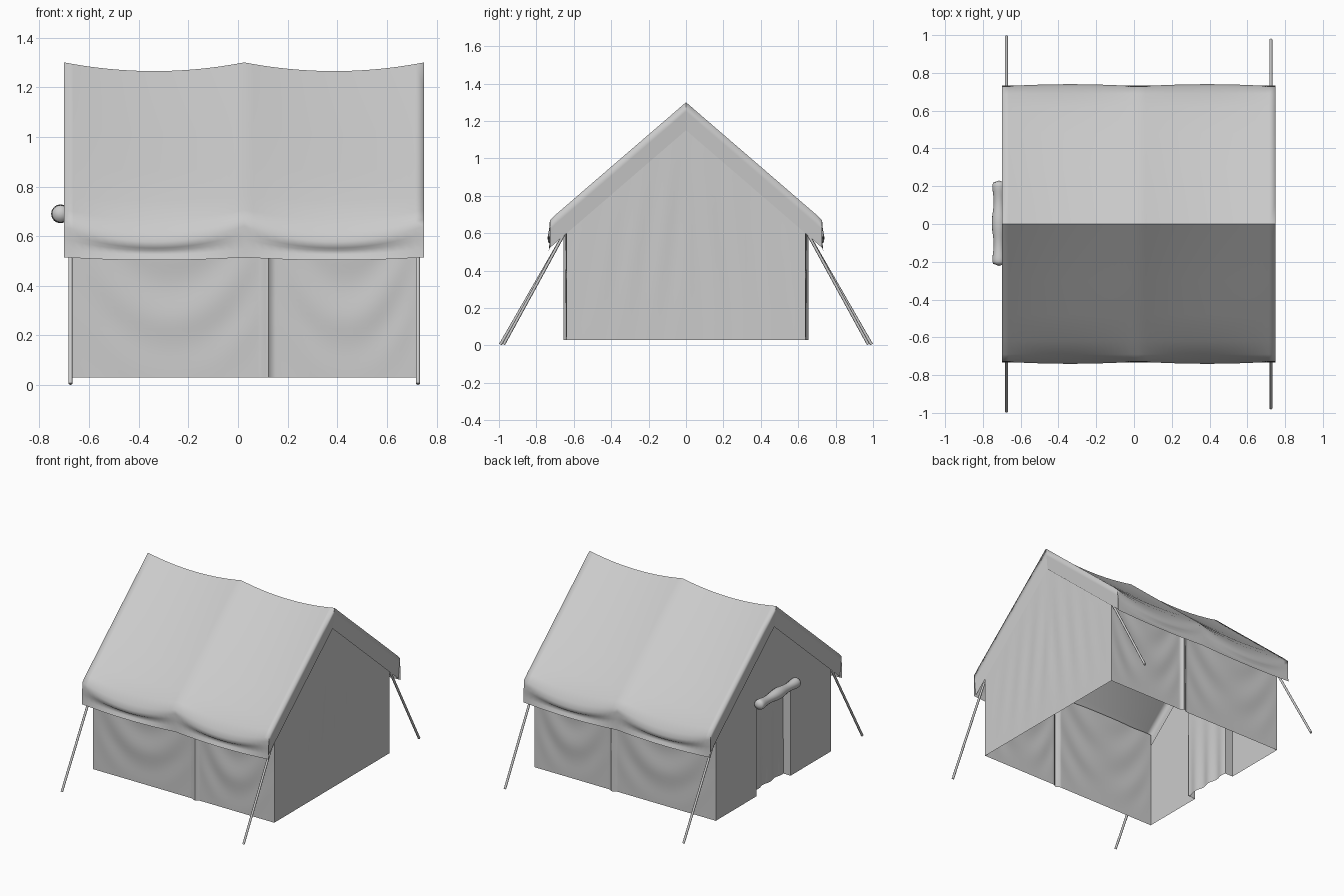
import bpy, bmesh, math
from mathutils import Vector

cube = bpy.data.objects.get("Cube")
if cube:
    bpy.data.objects.remove(cube)

canvas = bpy.data.materials.new("canvas_grey")
canvas.use_nodes = True
GREY = (0.6, 0.6, 0.6, 1)
canvas.diffuse_color = GREY
canvas.node_tree.nodes["Principled BSDF"].inputs["Base Color"].default_value = GREY

X0, XM, X1 = -0.70, 0.025, 0.75      # roof ends and middle pole
WX0, WX1, WY = -0.68, 0.73, 0.64     # wall planes
SLOPE = 0.863


def finish(name, bm, angle=None):
    me = bpy.data.meshes.new(name)
    bm.to_mesh(me)
    bm.free()
    ob = bpy.data.objects.new(name, me)
    bpy.context.collection.objects.link(ob)
    me.materials.append(canvas)
    if angle is not None:
        bpy.ops.object.select_all(action='DESELECT')
        ob.select_set(True)
        bpy.context.view_layer.objects.active = ob
        bpy.ops.object.shade_smooth_by_angle(angle=math.radians(angle))
    return ob


def grid(bm, nu, nv, point):
    """Sheet of quads from a function of u and v, both 0 to 1."""
    vs = [[bm.verts.new(point(i / nu, j / nv)) for j in range(nv + 1)] for i in range(nu + 1)]
    for i in range(nu):
        for j in range(nv):
            f = bm.faces.new((vs[i][j], vs[i + 1][j], vs[i + 1][j + 1], vs[i][j + 1]))
            f.smooth = True


def sag(x):
    """0 at the poles, 1 in the middle of each bay."""
    t = (x - X0) / (XM - X0) if x < XM else (x - XM) / (X1 - XM)
    return max(0.0, 4 * t * (1 - t))


# Roof: sagging slopes, gathered eaves and hanging edges on all sides
def roof_row(x):
    s = sag(x)
    return [(0, 1.30 - 0.035 * s), (0.12, 1.196 - 0.034 * s), (0.3, 1.041 - 0.03 * s),
            (0.48, 0.886 - 0.024 * s), (0.62, 0.765 - 0.022 * s), (0.69, 0.705 - 0.035 * s),
            (0.728, 0.668 - 0.055 * s), (0.728 + 0.012 * s, 0.64 - 0.062 * s),
            (0.73 + 0.008 * s, 0.612 - 0.06 * s), (0.73 - 0.008 * s, 0.59 - 0.048 * s),
            (0.73 - 0.004 * s, 0.55 - 0.025 * s), (0.732 + 0.004 * s, 0.515 - 0.012 * s)]


def roof_point(side):
    def point(u, v):
        x = X0 + (X1 - X0) * u
        y, z = roof_row(x)[round(v * 11)]
        return (x, side * y, z)
    return point


def valance_point(x, side):
    def point(u, v):
        y, z = roof_row(x)[round(u * 6)]
        low = 1.15 - SLOPE * y
        inward = 0.014 * v * (1 if x < 0 else -1)
        return (x + inward, side * y, z + (low - z) * v)
    return point


bm = bmesh.new()
for side in (-1, 1):
    grid(bm, 40, 11, roof_point(side))
    for x in (X0, X1):
        grid(bm, 6, 3, valance_point(x, side))
bmesh.ops.remove_doubles(bm, verts=bm.verts, dist=0.0005)
bmesh.ops.recalc_face_normals(bm, faces=bm.faces)
for e in bm.edges:                     # crisp ridge, soft edges elsewhere
    if all(abs(v.co.y) < 0.001 for v in e.verts):
        e.smooth = False
finish("roof", bm)


# Side walls: draped cloth with an overlapping seam
def wall_point(side):
    def point(u, v):
        x = WX0 + (WX1 - WX0) * u
        z = 0.03 + 0.68 * v
        a, b = (WX0, 0.13) if x < 0.13 else (0.13, WX1)
        t = (x - a) / (b - a)
        hang = 4 * t * (1 - t)
        fold = math.sin(22 * (z + 0.38 * hang)) * math.sin(math.pi * t) * min(1, v * 3)
        seam = 0.02 * math.exp(-((x - 0.118) / 0.012) ** 2)
        return (x, side * (WY + 0.005 * fold + seam), z)
    return point


for side, name in ((-1, "front_wall"), (1, "back_wall")):
    bm = bmesh.new()
    grid(bm, 100, 24, wall_point(side))
    if side > 0:
        bmesh.ops.reverse_faces(bm, faces=bm.faces)
    finish(name, bm, 50)


# Plain end wall, with faint hanging creases
def gable_z(y, v):
    return 0.03 + (1.15 - SLOPE * abs(y) + 0.03 - 0.03) * v


bm = bmesh.new()
grid(bm, 40, 12, lambda u, v: (
    WX1 + 0.003 * math.sin(26 * abs(2 * u - 1) + 5 * v) * math.sin(math.pi * v) * math.sin(math.pi * u),
    WY * (2 * u - 1), gable_z(WY * (2 * u - 1), v)))
finish("end_wall", bm, 50)

# Door end wall: two sides and a gable around a recessed doorway
DOOR, TOP, DEPTH = 0.19, 0.69, 0.06
bm = bmesh.new()


def face(*pts):
    bm.faces.new([bm.verts.new(p) for p in pts])


ZE = 1.18 - SLOPE * WY
for s in (-1, 1):
    face((WX0, s * WY, 0.03), (WX0, s * DOOR, 0.03), (WX0, s * DOOR, TOP),
         (WX0, s * DOOR, 1.18 - SLOPE * DOOR), (WX0, s * WY, ZE))
    face((WX0, s * DOOR, 0.03), (WX0 + DEPTH, s * DOOR, 0.03),
         (WX0 + DEPTH, s * DOOR, TOP), (WX0, s * DOOR, TOP))
face((WX0, -DOOR, TOP), (WX0, DOOR, TOP), (WX0, DOOR, 1.18 - SLOPE * DOOR),
     (WX0, 0, 1.18), (WX0, -DOOR, 1.18 - SLOPE * DOOR))
face((WX0, -DOOR, TOP), (WX0 + DEPTH, -DOOR, TOP), (WX0 + DEPTH, DOOR, TOP), (WX0, DOOR, TOP))
bmesh.ops.remove_doubles(bm, verts=bm.verts, dist=0.0005)
bmesh.ops.recalc_face_normals(bm, faces=bm.faces)
finish("door_end_wall", bm)

# Inner door curtain
bm = bmesh.new()
grid(bm, 30, 8, lambda u, v: (WX0 + DEPTH + 0.006 * math.sin(18 * u) * (1 - v),
                              DOOR * (1 - 2 * u), 0.03 + (TOP - 0.03) * v))
finish("door_curtain", bm, 50)

# Rolled-up door flap: lathe with soft pinches and rounded ends
bm = bmesh.new()


def roll_point(u, v):
    y = -0.222 + 0.452 * u
    end = min(1, math.sqrt(max(0, 1 - (abs(2 * u - 1)) ** 20)))
    r = (0.033 + 0.005 * math.cos(4 * math.pi * u)) * end
    a = 2 * math.pi * v
    return (-0.715 + r * math.cos(a), y, 0.69 + r * math.sin(a))


grid(bm, 40, 16, roll_point)
bmesh.ops.remove_doubles(bm, verts=bm.verts, dist=0.0005)
bmesh.ops.recalc_face_normals(bm, faces=bm.faces)
finish("door_roll", bm, 60)


# Slanted corner poles
def pole(name, start, end, radius=0.008):
    a, b = Vector(start), Vector(end)
    bm = bmesh.new()
    bmesh.ops.create_cone(bm, cap_ends=True, segments=8, radius1=radius, radius2=radius,
                          depth=(b - a).length)
    rot = (b - a).to_track_quat('Z', 'Y').to_matrix().to_4x4()
    rot.translation = (a + b) / 2
    bmesh.ops.transform(bm, matrix=rot, verts=bm.verts)
    finish(name, bm, 50)


for x, reach, end in ((-0.675, 0.992, "right"), (0.725, 0.975, "left")):
    for s, label in ((-1, "front"), (1, "back")):
        pole(f"{label}_{end}_pole", (x, s * 0.655, 0.59), (x, s * reach, 0.005))
